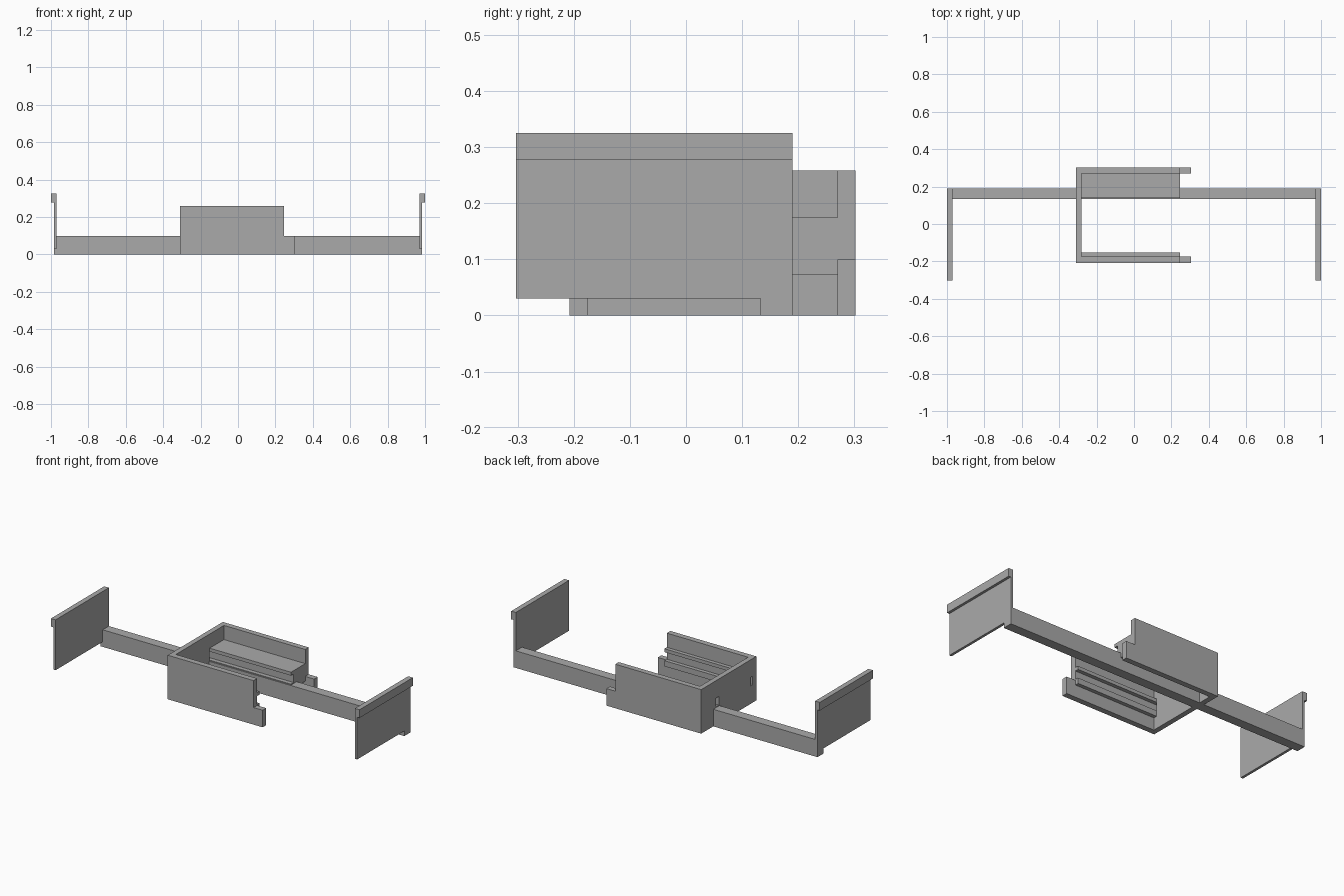
import bpy
import bmesh

cube = bpy.data.objects.get("Cube")
if cube:
    bpy.data.objects.remove(cube, do_unlink=True)

grey = bpy.data.materials.new("plain grey")
grey.use_nodes = True
COLOR = (0.4, 0.4, 0.4, 1)
grey.diffuse_color = COLOR
grey.node_tree.nodes["Principled BSDF"].inputs["Base Color"].default_value = COLOR


def extrude(name, outline, axis, lo, hi):
    """Prism from an outline: (y, z) along x, or (x, z) along y."""
    def place(p, t):
        return (t, p[0], p[1]) if axis == "x" else (p[0], t, p[1])
    bm = bmesh.new()
    face = bm.faces.new([bm.verts.new(place(p, lo)) for p in outline])
    ext = bmesh.ops.extrude_face_region(bm, geom=[face])
    shift = (hi - lo, 0, 0) if axis == "x" else (0, hi - lo, 0)
    bmesh.ops.translate(bm, vec=shift,
                        verts=[v for v in ext["geom"] if isinstance(v, bmesh.types.BMVert)])
    bmesh.ops.recalc_face_normals(bm, faces=bm.faces)
    mesh = bpy.data.meshes.new(name)
    bm.to_mesh(mesh)
    bm.free()
    mesh.materials.append(grey)
    obj = bpy.data.objects.new(name, mesh)
    bpy.context.collection.objects.link(obj)
    return obj


def rect(a0, a1, b0, b1):
    return [(a0, b0), (a1, b0), (a1, b1), (a0, b1)]


# Long cross bar
extrude("cross_bar", rect(-0.985, 0.985, 0, 0.1), "y", 0.133, 0.19)

# End plates with an outward lip along the top
for side, s in (("left", 1), ("right", -1)):
    plate = [(0.97, 0.03), (0.985, 0.03), (0.985, 0.277),
             (1, 0.277), (1, 0.325), (0.97, 0.325)]
    extrude(side + "_end_plate", [(s * x, z) for x, z in plate], "y", -0.303, 0.19)

# Bracket side walls, each with a low tab at the open end
wall = [(-0.31, 0), (0.305, 0), (0.305, 0.1), (0.247, 0.1), (0.247, 0.258), (-0.31, 0.258)]
extrude("back_wall", wall, "y", 0.27, 0.302)
extrude("front_wall", wall, "y", -0.208, -0.175)

# Grooved rails facing each other inside the bracket
Z0, G0, G1, Z1 = 0.072, 0.105, 0.155, 0.175
for name, root, lip, floor in (("back_rail", 0.27, 0.138, 0.163),
                               ("front_rail", -0.175, -0.153, -0.175)):
    if floor == root:
        extrude(name + "_lower", rect(root, lip, Z0, G0), "x", -0.28, 0.247)
        extrude(name + "_upper", rect(root, lip, G1, Z1), "x", -0.28, 0.247)
    else:
        extrude(name, [(root, Z0), (lip, Z0), (lip, G0), (floor, G0),
                       (floor, G1), (lip, G1), (lip, Z1), (root, Z1)], "x", -0.28, 0.247)

# Closed end wall with a slot where each groove runs out
end_wall = extrude("end_wall", rect(-0.175, 0.27, 0, 0.258), "x", -0.31, -0.28)
for name, y0, y1 in (("front_slot_cutter", -0.1749, -0.153), ("back_slot_cutter", 0.138, 0.163)):
    cutter = extrude(name, rect(y0, y1, G0, G1), "x", -0.35, -0.25)
    cutter.hide_render = True
    cutter.hide_viewport = True
    cutter.display_type = "WIRE"
    cut = end_wall.modifiers.new(name, "BOOLEAN")
    cut.operation = "DIFFERENCE"
    cut.solver = "EXACT"
    cut.object = cutter
